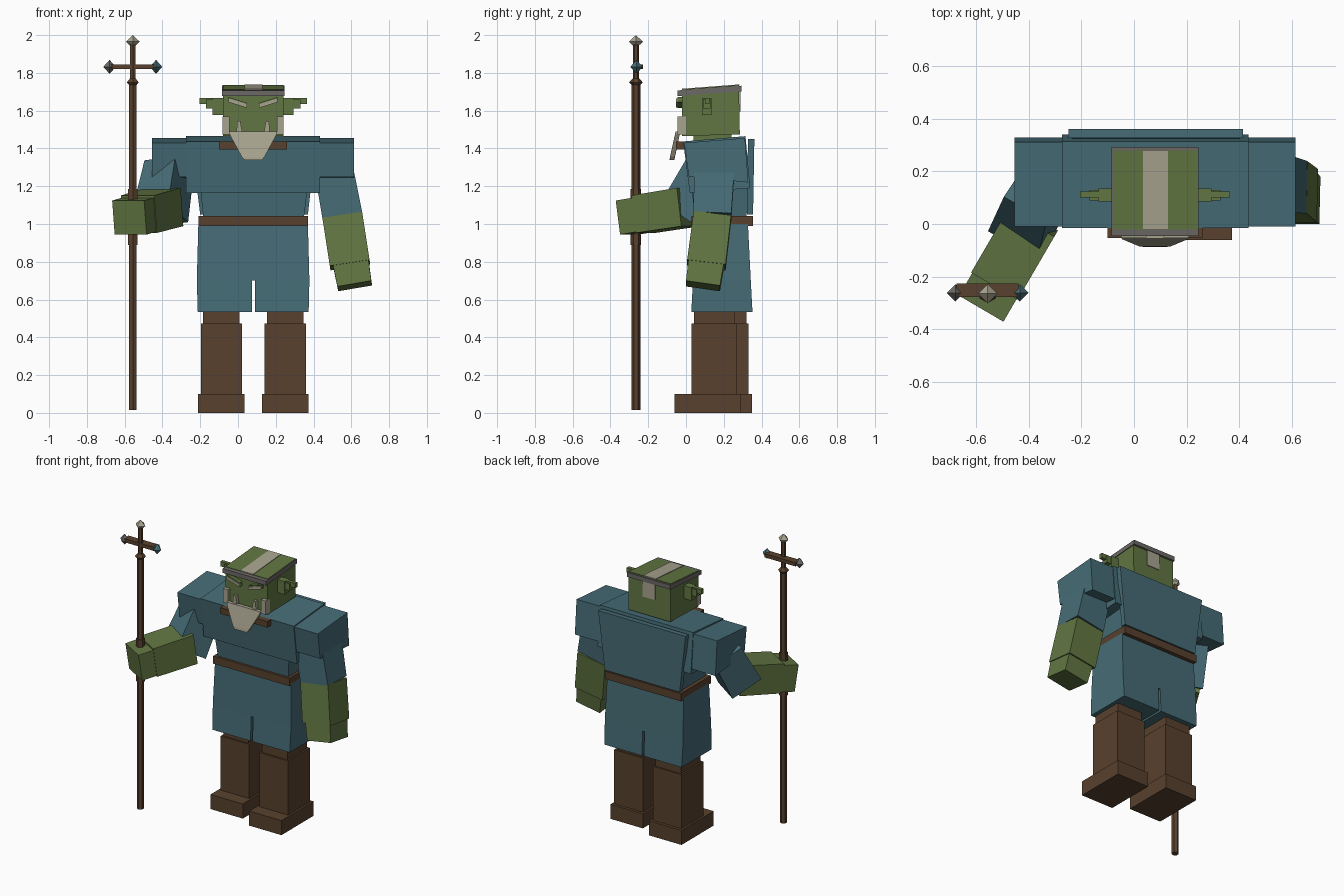
import bpy, bmesh, math
from mathutils import Vector

if "Cube" in bpy.data.objects:
    bpy.data.objects.remove(bpy.data.objects["Cube"])


def material(name, rgb):
    m = bpy.data.materials.new(name)
    lin = [((c / 255 + 0.055) / 1.055) ** 2.4 for c in rgb]
    m.diffuse_color = (*lin, 1)
    m.use_nodes = True
    m.node_tree.nodes["Principled BSDF"].inputs["Base Color"].default_value = m.diffuse_color
    return m


TEAL = material("teal cloth", (70, 108, 118))
GREEN = material("green skin", (97, 118, 66))
BROWN = material("brown leather", (88, 65, 45))
BEIGE = material("beige hair", (168, 164, 144))
GRAY = material("gray metal", (108, 106, 102))
CX = 0.08  # centre line of the body


def hull(name, pts, mat):
    """Flat-faced convex solid around a few corner points."""
    bm = bmesh.new()
    for p in pts:
        bm.verts.new(p)
    bmesh.ops.convex_hull(bm, input=bm.verts)
    bmesh.ops.dissolve_limit(bm, angle_limit=0.01, verts=bm.verts, edges=bm.edges)
    bmesh.ops.recalc_face_normals(bm, faces=bm.faces)
    me = bpy.data.meshes.new(name)
    bm.to_mesh(me)
    bm.free()
    me.materials.append(mat)
    ob = bpy.data.objects.new(name, me)
    bpy.context.collection.objects.link(ob)
    return ob


def rect(x0, x1, y0, y1, z):
    return [(x, y, z) for x in (x0, x1) for y in (y0, y1)]


def box(name, x0, x1, y0, y1, z0, z1, mat):
    return hull(name, rect(x0, x1, y0, y1, z0) + rect(x0, x1, y0, y1, z1), mat)


def side_prism(name, x0, x1, yz, mat):
    return hull(name, [(x, y, z) for x in (x0, x1) for y, z in yz], mat)


def front_prism(name, y0, y1, xz, mat):
    return hull(name, [(x, y, z) for y in (y0, y1) for x, z in xz], mat)


def beam(name, p0, p1, w0, d0, w1, d1, hint, mat):
    """Tapered box along p0-p1; the depth side points along hint."""
    p0, p1 = Vector(p0), Vector(p1)
    a = (p1 - p0).normalized()
    v = Vector(hint)
    v = (v - a * v.dot(a)).normalized()
    u = a.cross(v)
    pts = [p + u * (i * w / 2) + v * (j * d / 2)
           for p, w, d in ((p0, w0, d0), (p1, w1, d1))
           for i in (-1, 1) for j in (-1, 1)]
    return hull(name, pts, mat)


def jewel(name, c, r, h, mat):
    x, y, z = c
    return hull(name, [(x + r, y, z), (x - r, y, z), (x, y + r, z), (x, y - r, z),
                       (x, y, z + h), (x, y, z - h)], mat)


# Legs, one a step ahead of the other
for side, cx, dy in (("left", -0.088, 0.062), ("right", 0.25, 0.0)):
    box(side + "_foot", cx - 0.123, cx + 0.123, dy - 0.06, dy + 0.288, 0, 0.1, BROWN)
    box(side + "_boot", cx - 0.109, cx + 0.109, dy + 0.03, dy + 0.268, 0.1, 0.472, BROWN)
    box(side + "_thigh", cx - 0.097, cx + 0.097, dy + 0.042, dy + 0.257, 0.472, 0.6, BROWN)

# Tunic skirt with a slit
hull("skirt", rect(-0.218, 0.378, 0.037, 0.343, 0.70) + rect(-0.21, 0.37, 0.05, 0.328, 1.0), TEAL)
for side, x0, x1, t0, t1 in (("left", -0.213, 0.075, -0.218, 0.075),
                             ("right", 0.09, 0.374, 0.09, 0.378)):
    hull(side + "_skirt_flap", rect(x0, x1, 0.028, 0.352, 0.535) + rect(t0, t1, 0.037, 0.343, 0.70), TEAL)

# Torso, belt, collar and back panel
box("belt", -0.21, 0.37, 0.03, 0.355, 0.99, 1.043, BROWN)
hull("waist", rect(-0.18, 0.345, 0.05, 0.318, 1.0) + rect(-0.2, 0.368, 0.03, 0.33, 1.19), TEAL)
side_prism("chest", -0.275, 0.435, [(-0.015, 1.437), (0.315, 1.465), (0.34, 1.19), (0.02, 1.165)], TEAL)
hull("back_panel", rect(-0.2, 0.37, 0.322, 0.355, 1.05) + rect(-0.25, 0.415, 0.328, 0.362, 1.45), TEAL)
box("collar", -0.1, 0.26, -0.053, 0.02, 1.395, 1.437, BROWN)
box("neck", CX - 0.1, CX + 0.1, 0.04, 0.24, 1.4, 1.48, GREEN)

# Shoulders
for side, x0, x1 in (("left", -0.455, -0.275), ("right", 0.435, 0.615)):
    side_prism(side + "_shoulder", x0, x1,
               [(-0.01, 1.43), (0.312, 1.455), (0.33, 1.22), (0.015, 1.25)], TEAL)

# Hanging arm
beam("right_sleeve", (0.505, 0.15, 1.30), (0.553, 0.14, 1.042), 0.205, 0.215, 0.213, 0.2, (0, 1, 0), TEAL)
beam("right_forearm", (0.553, 0.14, 1.042), (0.593, 0.108, 0.783), 0.213, 0.2, 0.213, 0.205, (0, 1, 0), GREEN)
beam("right_hand", (0.598, 0.107, 0.79), (0.618, 0.09, 0.672), 0.19, 0.188, 0.182, 0.182, (0, 1, 0), GREEN)

# Raised arm holding the staff
FWD = (-0.5, -0.86, 0)
beam("left_sleeve", (-0.365, 0.13, 1.30), (-0.41, 0.0, 1.05), 0.19, 0.2, 0.215, 0.22, FWD, TEAL)
beam("left_forearm", (-0.385, 0.015, 1.09), (-0.525, -0.225, 1.052), 0.205, 0.205, 0.205, 0.2, (0, 0, 1), GREEN)
beam("left_hand", (-0.52, -0.217, 1.05), (-0.575, -0.311, 1.034), 0.196, 0.182, 0.196, 0.182, (0, 0, 1), GREEN)

# Staff: hexagonal shaft, grips, crossbar and jewels
SX, SY = -0.557, -0.265


def hexagon(r, z):
    return [(SX + r * math.sin(k * math.pi / 3), SY + r * math.cos(k * math.pi / 3), z) for k in range(6)]


hull("staff_shaft", hexagon(0.023, 0.015) + hexagon(0.023, 1.735), BROWN)
hull("staff_neck", hexagon(0.016, 1.73) + hexagon(0.016, 1.95), BROWN)
for name, z0, z1 in (("lower_grip", 0.89, 0.945), ("upper_grip", 1.13, 1.185)):
    hull(name, hexagon(0.028, z0) + hexagon(0.028, z1), BROWN)
hull("staff_ring", hexagon(0.018, 1.73) + hexagon(0.036, 1.75) + hexagon(0.018, 1.77), BROWN)
box("crossbar", -0.675, -0.44, -0.278, -0.227, 1.82, 1.845, BROWN)
jewel("top_jewel", (SX, SY, 1.965), 0.037, 0.035, BEIGE)
jewel("left_jewel", (-0.68, -0.262, 1.832), 0.033, 0.037, GRAY)
jewel("right_jewel", (-0.434, -0.262, 1.832), 0.033, 0.037, TEAL)

# Head, headband and hair stripe
side_prism("head", -0.08, 0.24, [(-0.02, 1.465), (0.285, 1.475), (0.28, 1.735), (-0.02, 1.712)], GREEN)
side_prism("headband", -0.085, 0.245, [(-0.045, 1.677), (0.293, 1.702), (0.293, 1.732), (-0.045, 1.707)], GRAY)
side_prism("hair_stripe", 0.035, 0.13, [(-0.022, 1.709), (0.282, 1.732), (0.282, 1.739), (-0.022, 1.716)], BEIGE)
box("hair_patch", 0.035, 0.13, 0.28, 0.288, 1.595, 1.705, BEIGE)

# Paired features of the face
for side, s in (("left", -1), ("right", 1)):
    def fx(a, b):
        return sorted((CX + s * a, CX + s * b))
    # Stepped ears
    box(side + "_ear_base", *fx(0.15, 0.215), 0.085, 0.135, 1.578, 1.668, GREEN)
    box(side + "_ear_middle", *fx(0.15, 0.25), 0.09, 0.13, 1.612, 1.66, GREEN)
    box(side + "_ear_tip", *fx(0.15, 0.285), 0.1, 0.124, 1.635, 1.668, GREEN)
    # Brows, sideburns and tusks
    front_prism(side + "_brow_ridge", -0.045, -0.01,
                [(CX + s * a, z) for a, z in ((0.035, 1.642), (0.13, 1.672), (0.13, 1.645), (0.035, 1.615))], GREEN)
    front_prism(side + "_brow", -0.052, -0.04,
                [(CX + s * a, z) for a, z in ((0.032, 1.635), (0.13, 1.665), (0.13, 1.645), (0.032, 1.617))], BEIGE)
    box(side + "_sideburn", *fx(0.126, 0.162), -0.045, 0.0, 1.475, 1.57, BEIGE)
    front_prism(side + "_tusk", -0.045, -0.01,
                [(CX + s * a, z) for a, z in ((0.058, 1.49), (0.088, 1.49), (0.084, 1.545), (0.068, 1.545))], BEIGE)

# Beard, hanging forward
hull("beard", [(CX + s * a, y + t, z) for s in (-1, 1) for t in (0, 0.025)
               for a, y, z in ((0.127, -0.055, 1.49), (0.125, -0.058, 1.475),
                               (0.06, -0.085, 1.355), (0.045, -0.087, 1.338))], BEIGE)
